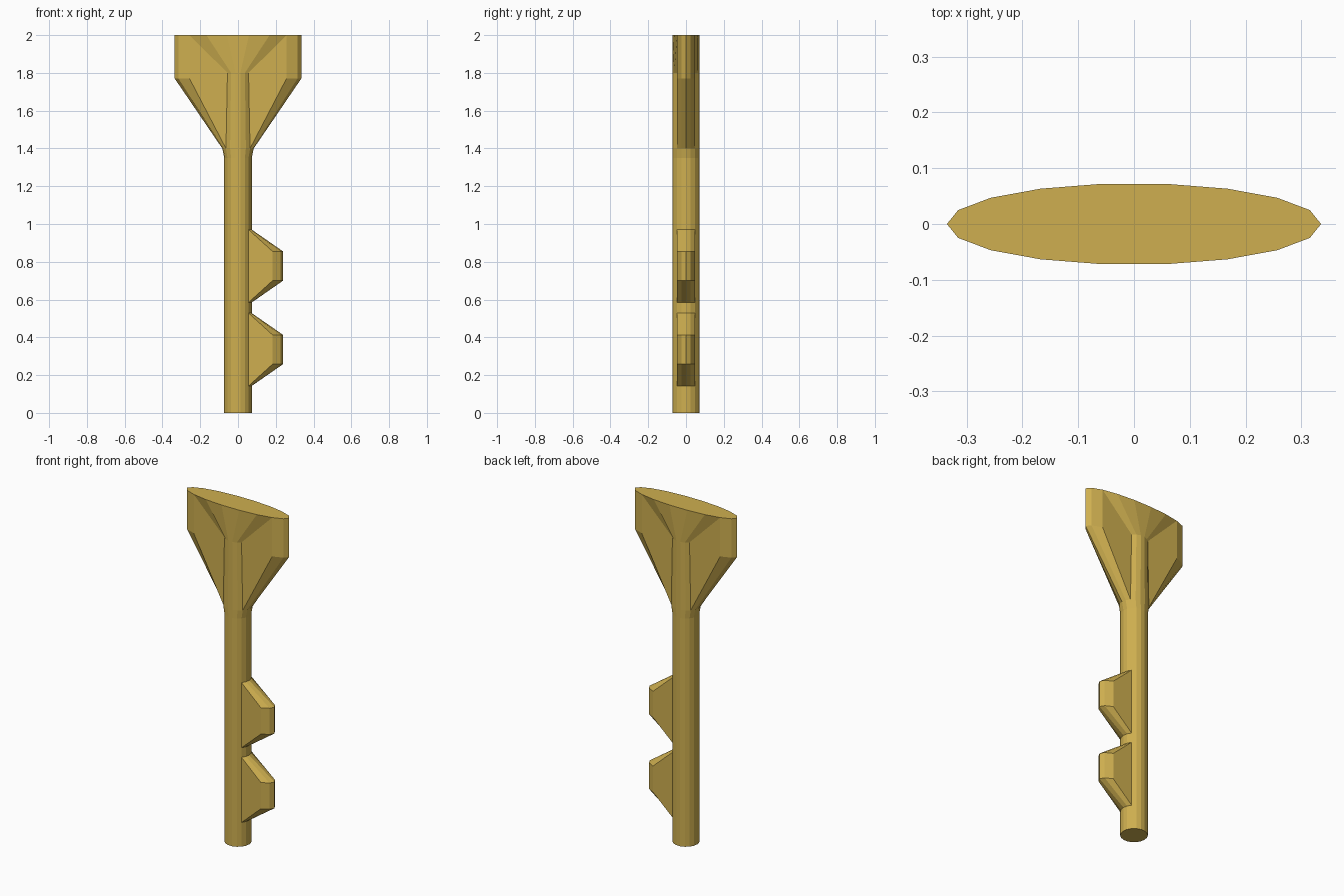
import bpy, bmesh, math

if "Cube" in bpy.data.objects:
    bpy.data.objects.remove(bpy.data.objects["Cube"])

N, R = 18, 0.073          # sides and radius of the shaft

gold = bpy.data.materials.new("gold")
gold.diffuse_color = (0.62, 0.43, 0.08, 1)
gold.use_nodes = True
gold.node_tree.nodes["Principled BSDF"].inputs["Base Color"].default_value = gold.diffuse_color


def pt(k, stretch, z):
    """Point on the 18-sided section, stretched along x."""
    a = 2 * math.pi * k / N
    return (R * stretch * math.cos(a), R * math.sin(a), z)


def make(name, polys):
    bm = bmesh.new()
    for poly in polys:
        bm.faces.new([bm.verts.new(p) for p in poly])
    bmesh.ops.remove_doubles(bm, verts=bm.verts, dist=1e-5)
    bmesh.ops.recalc_face_normals(bm, faces=bm.faces)
    me = bpy.data.meshes.new(name)
    bm.to_mesh(me)
    bm.free()
    me.materials.append(gold)
    ob = bpy.data.objects.new(name, me)
    bpy.context.collection.objects.link(ob)
    return ob


def strips(ks, rings):
    """Quads between successive (stretch, z) rings for the given sides."""
    return [[pt(k, *lo), pt(k + 1, *lo), pt(k + 1, *hi), pt(k, *hi)]
            for k in ks for lo, hi in zip(rings, rings[1:])]


def cap(ring):
    return [[pt(k, *ring) for k in range(N)]]


# Shaft
make("shaft", strips(range(N), [(1, 0), (1, 1.35)]) + cap((1, 0)))

# Head: collar, round core flaring to an oval top, and a wing on each side
neck, collar, core, edge, top = (1, 1.35), (1.14, 1.4), (1, 1.8), (4.59, 1.77), (4.59, 2)
front_back = [*range(2, 7), *range(11, 16)]
sides = [*range(-2, 2), *range(7, 11)]
head = strips(range(N), [neck, collar]) + cap(top)
head += strips(front_back, [collar, core, top])
head += strips(sides, [collar, edge, top])
head += [[pt(k, *r) for r in (collar, core, top, edge)] for k in (-2, 2, 7, 11)]
make("head", head)

# Teeth: the side facets of the shaft pulled out along x and narrowed in height
for i, z in enumerate((0.143, 0.585)):
    rings = [(1, z), (3.27, z + 0.115), (3.27, z + 0.27), (1, z + 0.385)]
    tooth = strips(range(-2, 2), rings)
    tooth += [[pt(k, *r) for r in rings] for k in (-2, 2)]
    make(f"tooth_{i + 1}", tooth)
